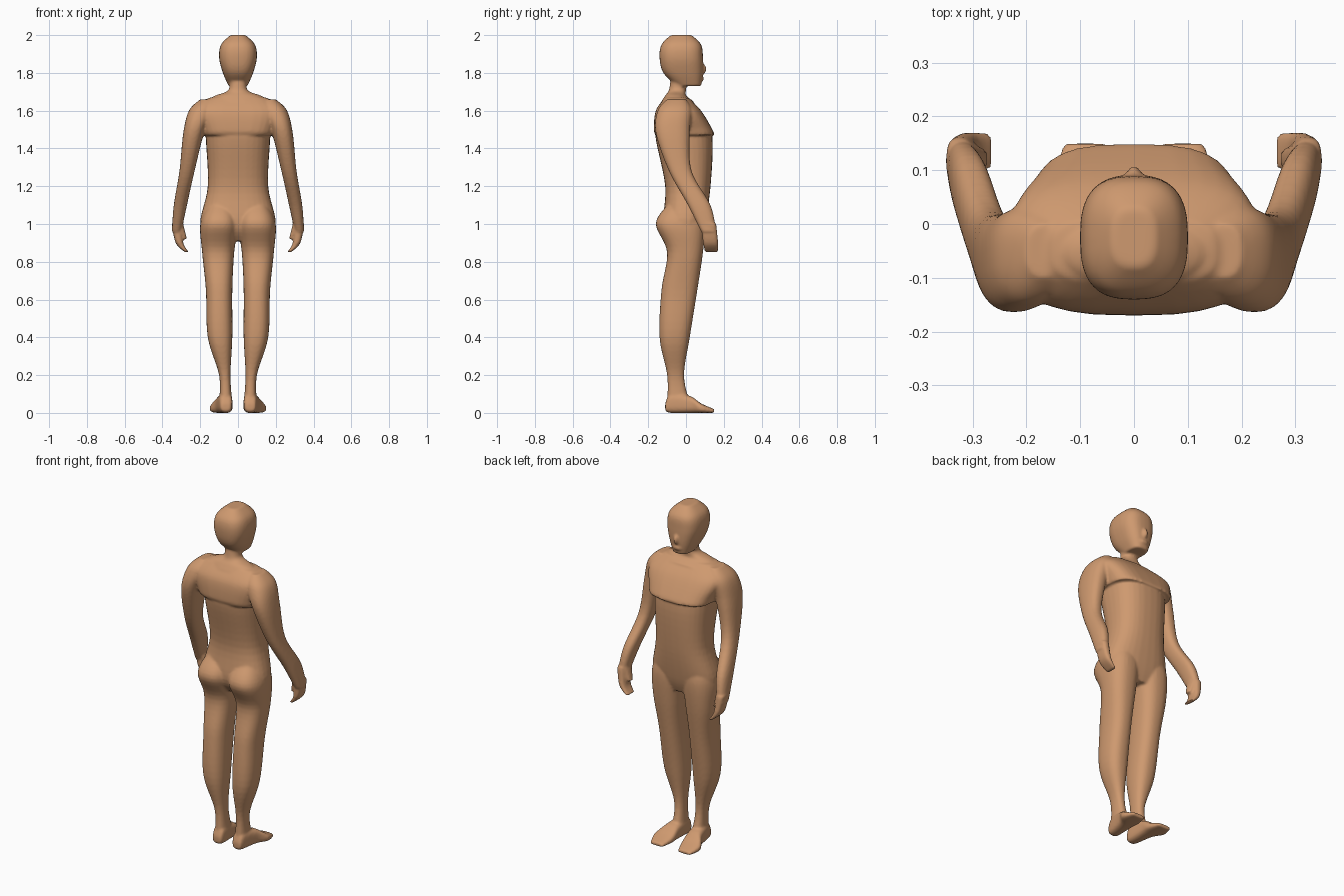
import bpy, bmesh
from math import cos, sin, tau, copysign
from mathutils import Matrix, Vector

default_cube = bpy.data.objects.get("Cube")
if default_cube:
    bpy.data.objects.remove(default_cube, do_unlink=True)

SIDES = 32
STEPS = 6
bm = bmesh.new()


def spline(rings):
    """Refine a list of rings with a Catmull-Rom spline."""
    points = [Vector(ring) for ring in rings]
    padded = [points[0], *points, points[-1]]
    refined = []
    for before, start, end, after in zip(padded, padded[1:], padded[2:], padded[3:]):
        leave = (end - before) / 2
        arrive = (after - start) / 2
        for step in range(STEPS):
            t = step / STEPS
            blend = t * t * (3 - 2 * t)
            refined.append(start.lerp(end, blend)
                           + leave * t * (1 - t) ** 2
                           - arrive * t * t * (1 - t))
    refined.append(points[-1])
    return refined


def rounded(value, power):
    """Superellipse coordinate from a sine or cosine."""
    return copysign(abs(value) ** (2 / power), value)


def loft(rings, power, side=1, lengthwise=False):
    """Closed skin over rings of (position, inner x, outer x, depth start, depth end)."""
    loops = []
    for position, inner, outer, near, far in spline(rings):
        loop = []
        for i in range(SIDES):
            angle = tau * i / SIDES
            across = rounded(cos(angle), power) * (outer - inner) / 2
            deep = rounded(sin(angle), power) * (far - near) / 2
            x = side * ((inner + outer) / 2 + across)
            depth = (near + far) / 2 + deep
            place = (x, position, depth) if lengthwise else (x, depth, position)
            loop.append(bm.verts.new(place))
        loops.append(loop)
    for low, high in zip(loops, loops[1:]):
        for i in range(SIDES):
            j = (i + 1) % SIDES
            bm.faces.new((low[i], low[j], high[j], high[i]))
    bm.faces.new(loops[0])
    bm.faces.new(loops[-1])


def centred(rings, power):
    """Loft symmetric rings of (height, half width, back, front)."""
    loft([(z, -width, width, back, front) for z, width, back, front in rings], power)


def blob(centre, radii):
    """Ellipsoid for small facial forms."""
    matrix = Matrix.Translation(centre) @ Matrix.Diagonal((*radii, 1))
    bmesh.ops.create_icosphere(bm, subdivisions=3, radius=1, matrix=matrix)


# Head with a flat jaw underside
centred([(2, .04, -.08, .03),
         (1.95, .09, -.13, .08),
         (1.88, .1, -.14, .09),
         (1.8, .08, -.12, .09),
         (1.73, .05, -.05, .08)], power=2.7)

# Nose and lips
blob((0, .085, 1.82), (.015, .023, .03))
blob((0, .08, 1.77), (.03, .015, .015))

# Neck flaring into the shoulders
centred([(1.78, .05, -.08, 0),
         (1.71, .05, -.09, 0),
         (1.68, .12, -.11, 0),
         (1.65, .17, -.13, .04)], power=2.2)

# Chest, ending below in a ledge
centred([(1.67, .15, -.11, .01),
         (1.6, .23, -.16, .08),
         (1.5, .2, -.17, .14),
         (1.47, .19, -.16, .15)], power=3.2)

# Abdomen and pelvis
centred([(1.55, .17, -.16, .1),
         (1.45, .17, -.16, .14),
         (1.2, .16, -.11, .13),
         (1, .2, -.12, .1),
         (.91, .13, -.07, .07)], power=2.5)

for side in (1, -1):
    # Leg with buttock
    loft([(1.1, .03, .16, -.1, .08),
          (1, 0, .2, -.16, .1),
          (.85, .02, .19, -.1, .09),
          (.65, .03, .17, -.13, .06),
          (.4, .03, .16, -.14, .02),
          (.2, .04, .1, -.1, -.01),
          (.05, .03, .1, -.1, .02)], power=2.4, side=side)

    # Foot from heel to toes
    loft([(-.11, .04, .09, .01, .05),
          (-.08, .03, .1, 0, .1),
          (.02, .03, .12, 0, .09),
          (.08, .03, .15, 0, .05),
          (.15, .05, .13, 0, .02)], power=3, side=side, lengthwise=True)

    # Shoulder and arm
    loft([(1.66, .13, .2, -.1, 0),
          (1.6, .13, .26, -.15, .03),
          (1.48, .18, .29, -.16, .02),
          (1.28, .23, .31, -.09, .03),
          (1.1, .27, .34, .01, .13),
          (.96, .3, .35, .08, .16)], power=2.4, side=side)

    # Curled fingers
    loft([(1, .3, .35, .08, .16),
          (.9, .29, .33, .09, .17),
          (.85, .26, .28, .1, .17)], power=3, side=side)

    # Thumb
    loft([(1, .29, .33, .08, .15),
          (.92, .27, .29, .1, .14)], power=2.4, side=side)

bmesh.ops.recalc_face_normals(bm, faces=bm.faces)
mesh = bpy.data.meshes.new("body")
bm.to_mesh(mesh)
bm.free()
body = bpy.data.objects.new("body", mesh)
bpy.context.collection.objects.link(body)

# Warm tan skin
skin = bpy.data.materials.new("tan_skin")
skin.use_nodes = True
colour = (.62, .32, .16, 1)
skin.diffuse_color = colour
skin.node_tree.nodes["Principled BSDF"].inputs["Base Color"].default_value = colour
mesh.materials.append(skin)

# Fuse the parts into one soft skin
fuse = body.modifiers.new("fuse", "REMESH")
fuse.mode = "VOXEL"
fuse.voxel_size = .007
fuse.use_smooth_shade = True
soften = body.modifiers.new("soften", "SMOOTH")
soften.factor = .5
soften.iterations = 5
